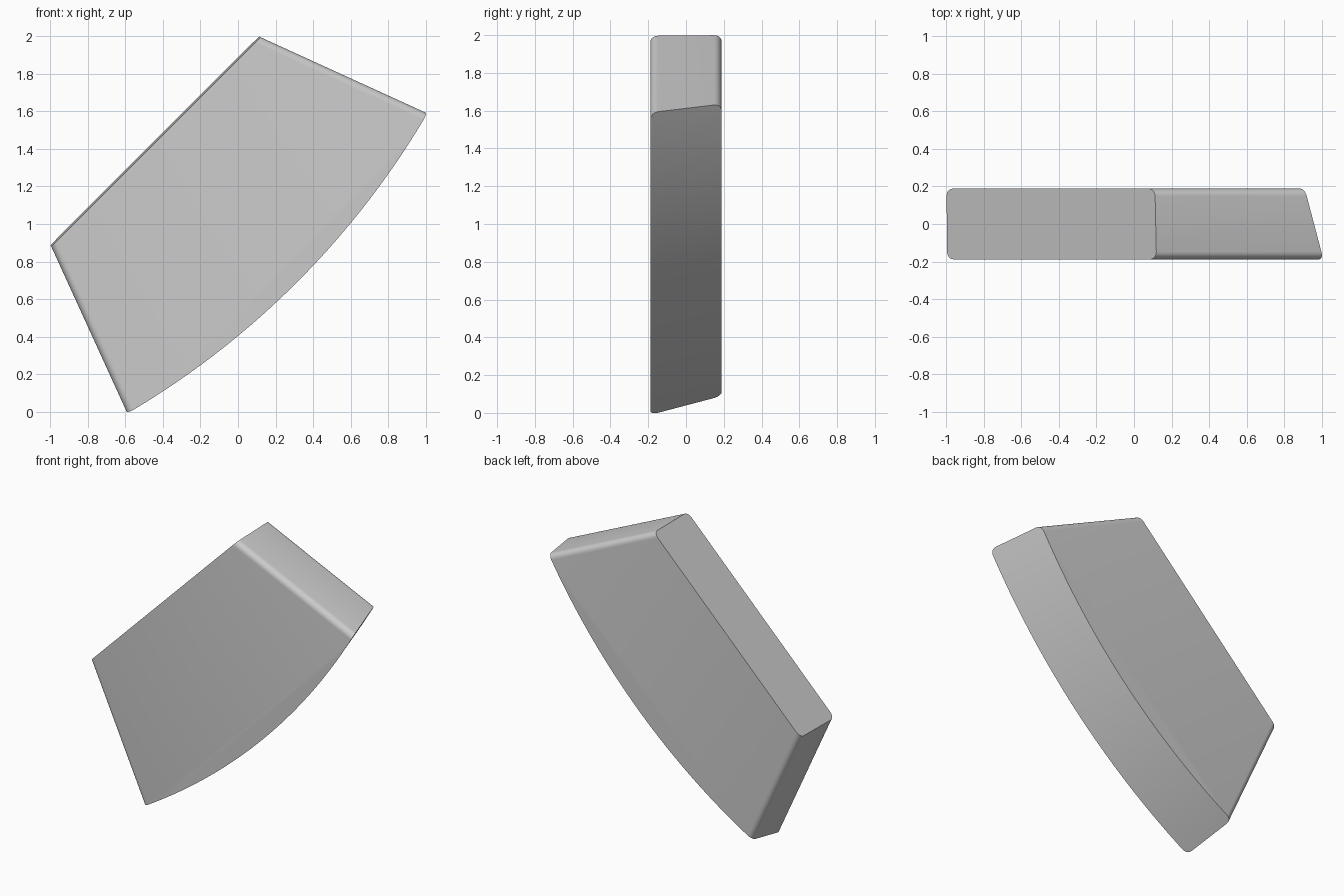
import bpy, bmesh, math

old = bpy.data.objects.get("Cube")
if old:
    bpy.data.objects.remove(old, do_unlink=True)

HALF_DEPTH = 0.188
TAPER = 0.373      # widening of the wedge towards its curved side
SAG = 0.145        # bulge of the curved side
STEPS = 48
R2 = math.sqrt(2)

grey = bpy.data.materials.new("plain_grey")
grey.use_nodes = True
colour = (0.6, 0.6, 0.6, 1)
grey.diffuse_color = colour
grey.node_tree.nodes["Principled BSDF"].inputs["Base Color"].default_value = colour


def outline(inner, outer, y):
    """Wedge outline on a diagonal axis: straight inner side, bowed outer side."""
    def half_width(d):
        return 0.788 + TAPER * (d + 1.33)
    w = half_width(outer)
    radius = (w * w + SAG * SAG) / (2 * SAG)
    span = math.asin(w / radius)
    pts = [(-half_width(inner), inner)]
    for i in range(STEPS + 1):
        a = span * (2 * i / STEPS - 1)
        pts.append((radius * math.sin(a), outer + SAG - radius * (1 - math.cos(a))))
    pts.append((half_width(inner), inner))
    mid = 1 / R2
    return [((mid + s + d) / R2, y, (mid + s - d) / R2) for s, d in pts]


# Wedge body with a slanted curved side
bm = bmesh.new()
front = [bm.verts.new(p) for p in outline(-1.327, -0.41, -HALF_DEPTH)]
back = [bm.verts.new(p) for p in outline(-1.335, -0.512, HALF_DEPTH)]
bm.faces.new(front)
bm.faces.new(back[::-1])
n = len(front)
for i in range(n):
    j = (i + 1) % n
    bm.faces.new((front[j], front[i], back[i], back[j]))
bmesh.ops.recalc_face_normals(bm, faces=bm.faces)

# Round the long edges of the two end faces
ends = [bm.edges.get((ring[a], ring[b]))
        for ring in (front, back) for a, b in ((0, 1), (n - 2, n - 1))]
bmesh.ops.bevel(bm, geom=ends, offset=0.04, offset_type='OFFSET',
                segments=6, profile=0.5, affect='EDGES')

mesh = bpy.data.meshes.new("curved_wedge_block")
bm.to_mesh(mesh)
bm.free()
mesh.materials.append(grey)
block = bpy.data.objects.new("curved_wedge_block", mesh)
bpy.context.collection.objects.link(block)
bpy.context.view_layer.objects.active = block
block.select_set(True)
bpy.ops.object.shade_smooth_by_angle(angle=math.radians(30))
